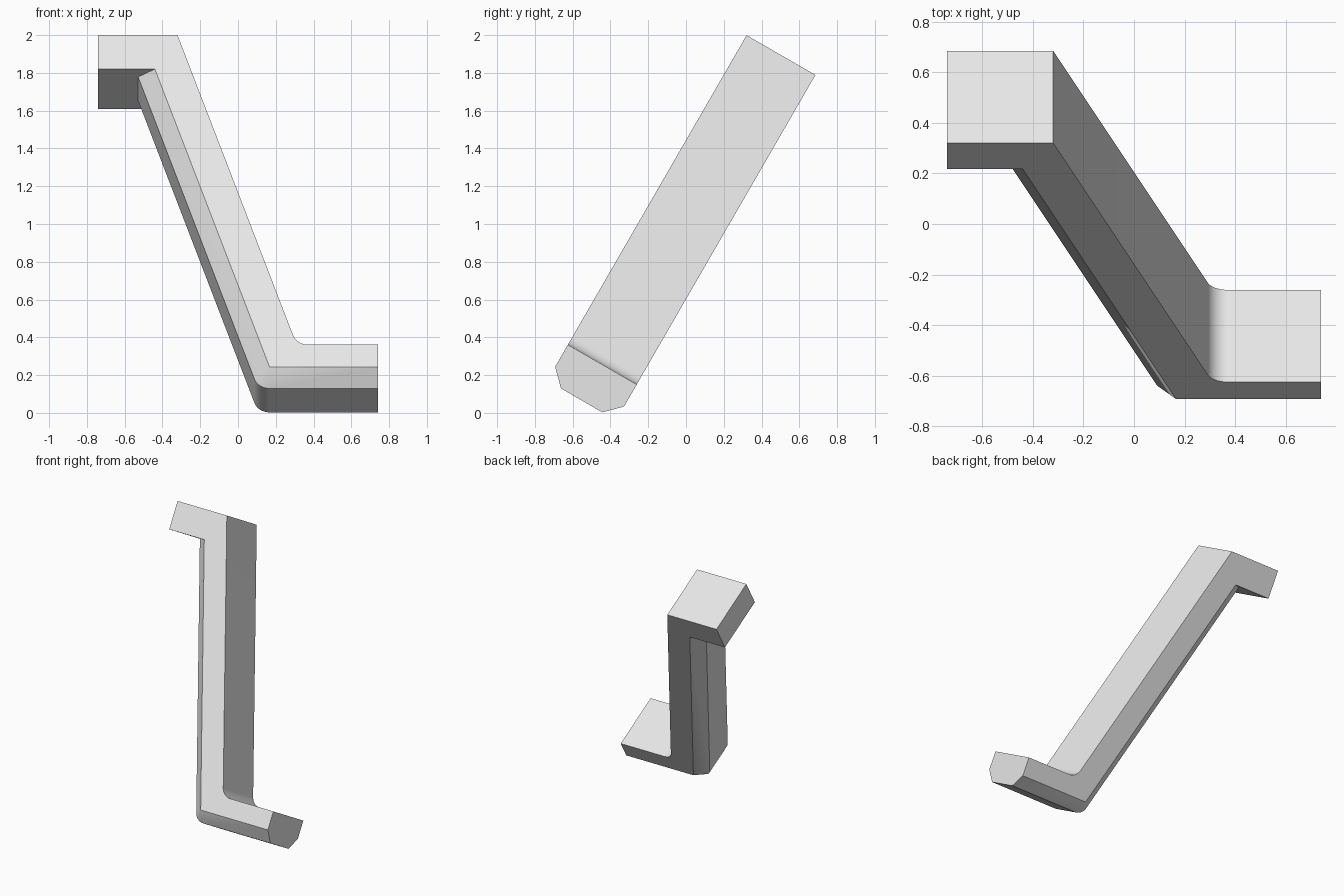
import bpy, bmesh
from math import radians, cos, sin, atan2, tan, pi

cube = bpy.data.objects.get("Cube")
if cube:
    bpy.data.objects.remove(cube, do_unlink=True)

# Main sizes: the Z-shaped profile lies in local x/z, its depth along local y
END = 0.74           # half length in x
TOP = 1.892          # top of the upper arm
ARM = 1.685          # underside of the upper arm
R = 0.084            # fillet radius and chamfer size
LOW = -0.219 + R     # lower edge of the flat side
LEAN = 1 / 3         # sideways slope of the leg
FRONT, BACK = -0.722, -0.301
STEPS = 12

lean_angle = atan2(LEAN, 1)
turn = pi / 2 - lean_angle


def arc(cx, cz, r):
    """Arc tangent to the slanted leg and to the horizontal foot."""
    return [(cx + r * cos(pi + lean_angle + turn * i / STEPS),
             cz + r * sin(pi + lean_angle + turn * i / STEPS))
            for i in range(STEPS + 1)]


def outline(grow):
    """Profile whose lower outer edge is pushed out by the given amount."""
    inner_x = -0.32 + LEAN * TOP + R * tan(turn / 2)
    corner_x = -0.44 + LEAN * (ARM - LOW)
    points = [(-END, TOP), (-0.32, TOP)]
    points += arc(inner_x, R, R)
    points += [(END, 0), (END, LOW - grow)]
    points += reversed(arc(corner_x, LOW, grow))
    points += [(-0.44 - grow / cos(lean_angle), ARM), (-END, ARM)]
    return points


# Skin four outlines through the depth, chamfered on both sides
bm = bmesh.new()
layers = [(FRONT, 0), (FRONT + R, R), (BACK - R, R), (BACK, 0)]
rings = [[bm.verts.new((x, y, z)) for x, z in outline(grow)]
         for y, grow in layers]
for a, b in zip(rings, rings[1:]):
    for i in range(len(a)):
        j = (i + 1) % len(a)
        bm.faces.new((a[i], a[j], b[j], b[i]))
bm.faces.new(rings[0])
bm.faces.new(rings[-1])
bmesh.ops.remove_doubles(bm, verts=bm.verts[:], dist=0.0001)
bmesh.ops.dissolve_limit(bm, angle_limit=radians(1),
                         verts=bm.verts[:], edges=bm.edges[:])
bmesh.ops.recalc_face_normals(bm, faces=bm.faces[:])

mesh = bpy.data.meshes.new("z_bracket")
bm.to_mesh(mesh)
bm.free()
bracket = bpy.data.objects.new("z_bracket", mesh)
bpy.context.collection.objects.link(bracket)
bracket.rotation_euler.x = radians(-30)

# Plain grey finish
grey = bpy.data.materials.new("light_grey")
grey.use_nodes = True
colour = (0.8, 0.8, 0.8, 1)
grey.diffuse_color = colour
grey.node_tree.nodes["Principled BSDF"].inputs["Base Color"].default_value = colour
mesh.materials.append(grey)

bpy.ops.object.select_all(action='DESELECT')
bracket.select_set(True)
bpy.context.view_layer.objects.active = bracket
bpy.ops.object.shade_smooth_by_angle(angle=radians(20))
